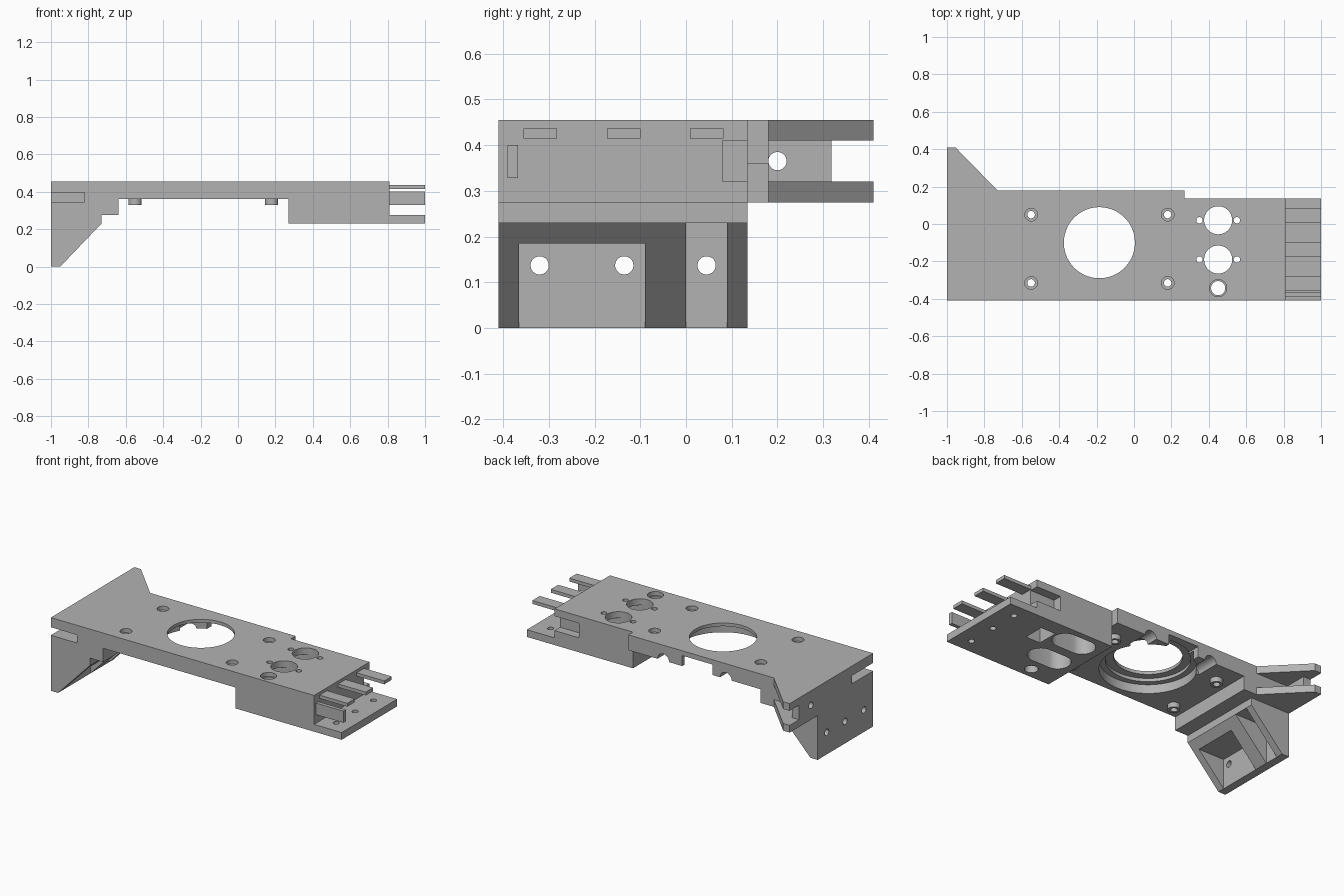
import bpy, bmesh
from math import cos, sin, pi

cube = bpy.data.objects.get("Cube")
if cube:
    bpy.data.objects.remove(cube, do_unlink=True)

grey = bpy.data.materials.new("plain grey")
grey.use_nodes = True
COLOUR = (0.45, 0.45, 0.45, 1)
grey.diffuse_color = COLOUR
grey.node_tree.nodes["Principled BSDF"].inputs["Base Color"].default_value = COLOUR

FRONT, BACK, TOP, DECK = -0.41, 0.135, 0.455, 0.36
EPS = 0.02


def prism(name, points, axis, lo, hi):
    """Extrude a 2D outline along an axis (the outline uses the other two, in order)."""
    def place(p, h):
        c = list(p)
        c.insert("xyz".index(axis), h)
        return c
    bm = bmesh.new()
    face = bm.faces.new([bm.verts.new(place(p, lo)) for p in points])
    grown = bmesh.ops.extrude_face_region(bm, geom=[face])["geom"]
    for v in grown:
        if isinstance(v, bmesh.types.BMVert):
            v.co["xyz".index(axis)] = hi
    bmesh.ops.recalc_face_normals(bm, faces=bm.faces[:])
    mesh = bpy.data.meshes.new(name)
    bm.to_mesh(mesh)
    bm.free()
    mesh.materials.append(grey)
    obj = bpy.data.objects.new(name, mesh)
    bpy.context.scene.collection.objects.link(obj)
    return obj


def box(name, x, y, z):
    return prism(name, [(x[0], y[0]), (x[1], y[0]), (x[1], y[1]), (x[0], y[1])], "z", *z)


def rod(name, centre, r, axis, lo, hi, sides=40, stretch=0):
    """Cylinder; stretch pulls its two halves apart into a rounded slot."""
    pts = []
    for i in range(sides):
        a = 2 * pi * (i + 0.5) / sides
        shift = stretch if cos(a) > 0 else -stretch
        pts.append((centre[0] + r * cos(a) + shift, centre[1] + r * sin(a)))
    return prism(name, pts, axis, lo, hi)


def carve(part, cutters):
    """Subtract every cutter, then remove it."""
    for c in cutters:
        c.hide_render = True
        mod = part.modifiers.new("cut", "BOOLEAN")
        mod.operation, mod.solver, mod.object = "DIFFERENCE", "EXACT", c
        dg = bpy.context.evaluated_depsgraph_get()
        mesh = bpy.data.meshes.new_from_object(part.evaluated_get(dg))
        part.modifiers.clear()
        part.data = mesh
        bpy.data.objects.remove(c, do_unlink=True)


SCREWS = [(x, y) for x in (-0.55, 0.18) for y in (0.05, -0.315)]
BOLT_ROWS = (-0.32, -0.135, 0.045)

# Deck with stepped round opening, screw holes and cable grooves
deck = box("deck", (-0.64, 0.27), (FRONT, 0.18), (DECK, TOP))
hub = (-0.185, -0.1)
cuts = [rod("c", hub, 0.19, "z", 0.3, 0.5, 64),
        rod("c", hub, 0.235, "z", 0.3, 0.435, 64),
        rod("c", hub, 0.27, "z", 0.3, 0.415, 64),
        box("c", (-0.31, -0.1), (0, 0.25), (0.3, 0.425))]
cuts += [rod("c", (x, DECK), 0.04, "y", 0.03, 0.25) for x in (0.03, -0.4)]
for p in SCREWS:
    cuts += [rod("c", p, 0.02, "z", 0.3, 0.5, 24), rod("c", p, 0.034, "z", 0.43, 0.5, 32)]
carve(deck, cuts)

# Hollow bosses under the deck screws
for p in SCREWS:
    boss = rod("screw_boss", p, 0.035, "z", 0.33, DECK, 32)
    carve(boss, [rod("c", p, 0.02, "z", 0.3, 0.4, 24)])

# Head block with its lower tongue
head = prism("head_block", [(0.27, 0.23), (1, 0.23), (1, 0.275), (0.81, 0.275),
                            (0.81, TOP), (0.27, TOP)], "y", FRONT, BACK)
cuts = []
for y in (0.02, -0.19):
    cuts += [rod("c", (0.45, y), 0.075, "z", 0.2, 0.5, 48),
             rod("c", (0.45, y), 0.075, "z", 0.2, 0.415, 48, stretch=0.06)]
    cuts += [rod("c", (0.45 + s, y), 0.017, "z", 0.4, 0.5, 20) for s in (-0.1, 0.1)]
cuts += [rod("c", (0.45, -0.343), 0.038, "z", 0.2, 0.5, 32),
         rod("c", (0.45, -0.343), 0.046, "z", 0.43, 0.5, 32),
         box("c", (0.64, 0.85), (0.08, 0.2), (0.32, 0.41)),
         box("c", (0.6, 0.7), (-0.09, 0.04), (0.2, 0.36))]
cuts += [rod("c", (0.9, y), 0.018, "z", 0.2, 0.3, 24) for y in BOLT_ROWS]
carve(head, cuts)

# Contact pins above the tongue
for y in (-0.355, -0.173, 0.009):
    box("flat_pin", (0.81, 1), (y, y + 0.073), (0.415, 0.436))
box("upright_pin", (0.81, 1), (-0.39, -0.367), (0.328, 0.4))

# Mounting bracket with sloped gussets, bolt holes and front slot
mount = prism("mounting_bracket", [(-1, 0), (-0.95, 0), (-0.73, 0.23), (-0.73, 0.275),
                                   (-0.64, 0.275), (-0.64, DECK), (-0.64, TOP), (-1, TOP)],
              "y", FRONT, BACK)
cuts = [box("c", (-0.95, -0.6), (-0.365, -0.09), (-0.1, 0.185)),
        box("c", (-0.95, -0.6), (0, 0.09), (-0.1, 0.23)),
        box("c", (-1.1, -0.82), (-0.5, -0.2), (0.345, 0.395)),
        rod("c", (-0.24, 0.365), 0.02, "x", -1.1, -0.9, 24)]
cuts += [rod("c", (y, 0.137), 0.02, "x", -1.1, -0.9, 24) for y in BOLT_ROWS]
carve(mount, cuts)

# Rear wings and the tab between them
wing = [(-1, BACK), (-0.64, BACK), (-0.64, 0.18), (-0.73, 0.18), (-0.955, 0.41), (-1, 0.41)]
prism("upper_wing", wing, "z", 0.41, TOP)
prism("lower_wing", wing, "z", 0.275, 0.32)
box("wing_root", (-0.95, -0.64), (BACK, 0.18), (0.32, 0.41))
tab = box("joining_tab", (-1, -0.95), (BACK, 0.318), (0.32, 0.41))
carve(tab, [rod("c", (0.2, 0.365), 0.02, "x", -1.1, -0.9, 24)])

# Smooth the round walls, keep the edges crisp
bpy.ops.object.select_all(action="DESELECT")
for obj in bpy.context.scene.objects:
    if obj.type == "MESH":
        obj.select_set(True)
        bpy.context.view_layer.objects.active = obj
bpy.ops.object.shade_smooth_by_angle()
